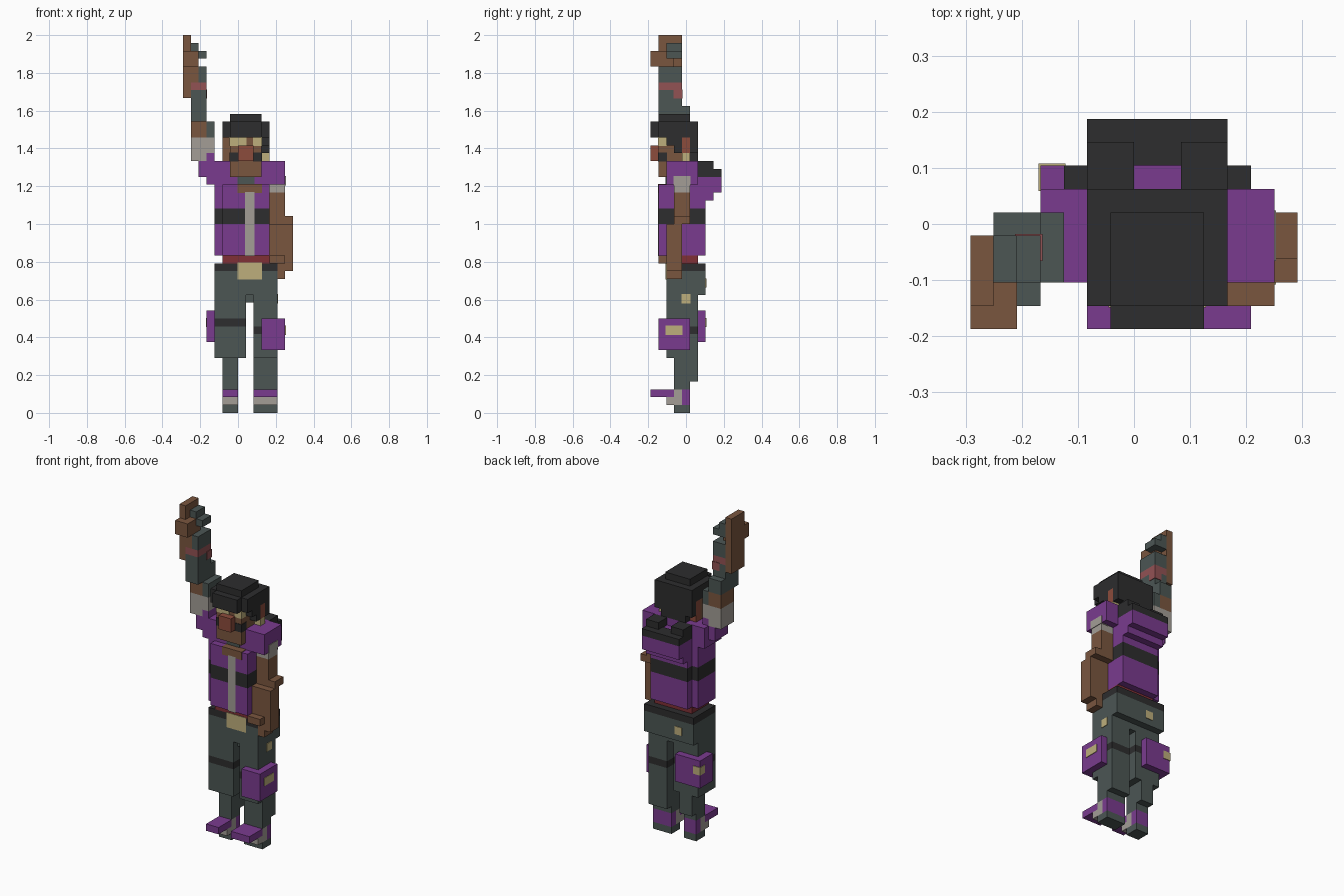
import bpy, bmesh

cube = bpy.data.objects.get("Cube")
if cube:
    bpy.data.objects.remove(cube, do_unlink=True)

U = 1 / 24          # one block
PLATE = 0.08        # how far painted plates stand out, in blocks


def linear(c):
    c /= 255
    return c / 12.92 if c <= 0.04045 else ((c + 0.055) / 1.055) ** 2.4


def material(name, r, g, b):
    m = bpy.data.materials.new(name)
    m.use_nodes = True
    col = (linear(r), linear(g), linear(b), 1)
    m.diffuse_color = col
    bsdf = m.node_tree.nodes["Principled BSDF"]
    bsdf.inputs["Base Color"].default_value = col
    bsdf.inputs["Roughness"].default_value = 0.9
    return m


purple = material("purple", 122, 59, 143)
brown = material("brown skin", 122, 86, 63)
slate = material("slate grey", 76, 86, 84)
black = material("black", 45, 45, 46)
pale = material("pale grey", 163, 157, 150)
tan = material("tan", 190, 175, 124)
red = material("dark red", 128, 48, 54)
rust = material("rust", 140, 76, 60)
pink = material("dusty pink", 146, 82, 84)


def part(name, mat, *boxes, grow=0.0):
    """Boxes as (x0, x1, y0, y1, z0, z1) in blocks, joined in one object."""
    bm = bmesh.new()
    for x0, x1, y0, y1, z0, z1 in boxes:
        verts = bmesh.ops.create_cube(bm, size=1)["verts"]
        for v in verts:
            s = [1 if c > 0 else -1 for c in v.co]
            p = [hi if k > 0 else lo for k, lo, hi in zip(s, (x0, y0, z0), (x1, y1, z1))]
            v.co = ((p[0] + s[0] * grow - 7) * U,
                    (p[1] + s[1] * grow - 4.5) * U,
                    (p[2] + (s[2] * grow if grow else 0)) * U)
    me = bpy.data.meshes.new(name)
    bm.to_mesh(me)
    bm.free()
    me.materials.append(mat)
    ob = bpy.data.objects.new(name, me)
    bpy.context.collection.objects.link(ob)
    return ob


def plate(name, mat, *boxes):
    return part(name, mat, *boxes, grow=PLATE)


# Feet and lower legs
for side, x0, x1 in (("right", 5, 7), ("left", 9, 12)):
    part(side + "_sole", slate, (x0, x1, 3, 5, 0, 1))
    part(side + "_toe", purple, (x0, x1, 0, 2, 2, 3))
    part(side + "_shoe", pale, (x0, x1, 2, 4, 1, 2), (x0, x1, 3, 4, 2, 3))
    part(side + "_shoe_top", purple, (x0, x1, 2, 3, 2, 3))
    part(side + "_heel", purple, (x0, x1, 4, 5, 1, 3))
    part(side + "_shin", slate, (x0, x1, 3, 5, 3, 4), (x0, x1, 3, 6, 4, 7))

# Thighs with straps
part("right_thigh", slate, (4, 8, 2, 6, 7, 11), (4, 8, 2, 6, 12, 15))
part("right_strap", black, (4, 8, 2, 6, 11, 12))
part("left_thigh", slate, (9, 12, 2, 6, 7, 10), (9, 12, 2, 6, 11, 15))
part("left_strap", black, (9, 12, 2, 6, 10, 11))

# Leg pouches
part("left_pouch", purple, (10, 13, 1, 5, 8, 12))
plate("left_pouch_clasp", tan, (12, 13, 2, 4, 10, 11))
part("right_pouch", purple, (3, 7, 4, 7, 9, 13))
plate("right_pouch_clasp", tan, (3, 4, 6, 7, 11, 12))

# Hips, belt and buckle
part("hips", slate, (4, 12, 2, 7, 15, 18), (8, 9, 3, 6, 14, 15))
part("belt", black, (4, 12, 2, 7, 18, 19))
plate("buckle", tan, (7, 10, 2, 3, 17, 19))
plate("hip_studs", tan, (11, 12, 4, 5, 14, 15), (6, 7, 6, 7, 16, 17))
part("waist_sash", red, (5, 11, 2, 6, 19, 20))

# Torso in bands
def band(name, mat, z0, z1):
    part(name, mat, (5, 11, 1, 7, z0, z1), (4, 5, 2, 6, z0, z1))


band("shirt_lower", purple, 20, 24)
band("shirt_stripe", black, 24, 26)
band("shirt_upper", purple, 26, 29)
plate("shirt_front_strip", pale, (8, 9, 1, 2, 20, 28))
plate("bare_chest", brown, (7, 10, 1, 2, 28, 29))
part("shoulders", purple, (3, 13, 2, 6, 29, 32), (5, 11, 6, 7, 29, 30),
     (2, 3, 2, 5, 30, 32), (3, 4, 2, 5, 32, 33))
plate("collar", slate, (7, 9, 2, 3, 29, 30))

# Hood on the back
part("hood_lower", purple, (5, 11, 6, 9, 28, 30), (5, 11, 6, 8, 27, 28))
part("hood_rim", black, (5, 11, 7, 9, 30, 31),
     (5, 7, 6, 8, 30, 32), (9, 11, 6, 8, 30, 32))
part("hood_inside", purple, (7, 9, 6, 7, 30, 30.9))

# Lowered left arm
part("left_cuff", pale, (11, 13, 3, 5, 28, 29))
plate("left_cuff_top", pale, (12, 13, 3, 5, 29, 30))
part("left_arm", brown, (11, 13, 3, 5, 24, 28), (13, 14, 3, 5, 24, 25),
     (11, 14, 2, 4, 19, 24), (12, 14, 2, 4, 18, 19))
part("left_hand", brown, (11, 13, 1, 2, 19, 20), (12, 13, 2, 4, 17, 18))

# Raised right arm
part("right_cuff", pale, (1, 4, 2, 5, 33, 35), (1, 3, 2, 5, 32, 33))
part("right_upper_arm", brown, (1, 3, 2, 5, 35, 37))
part("right_arm_wrap", slate, (3, 4, 2, 5, 35, 37), (1, 3, 2, 5, 37, 39),
     (1, 3, 1, 2, 37, 39))
part("right_forearm", slate, (1, 3, 1, 4, 39, 41), (2, 3, 1, 4, 42, 44),
     (1, 2, 3, 4, 42, 44))
part("right_arm_band", pink, (1, 3, 1, 4, 41, 42))
plate("right_arm_spots", pink, (2, 3, 3, 4, 40, 41))
part("right_palm", brown, (0, 1, 1, 4, 40, 48), (1, 2, 1, 3, 42, 46),
     (0, 2, 0, 1, 44, 46))
part("right_fingers", slate, (1, 2, 2, 4, 46, 47), (1, 3, 3, 4, 45, 46),
     (2, 3, 2, 3, 45, 46))

# Head and face
part("face", brown, (6, 10, 1, 5, 32, 35), (6, 10, 1, 3, 30, 32))
part("nose", rust, (7, 9, 0, 1, 32, 34))
plate("eyes", tan, (6, 8, 1, 2, 34, 35), (9, 10, 1, 2, 34, 35))
plate("beard", black, (6, 7, 1, 2, 32, 33), (9, 10, 1, 2, 32, 33))
part("ears", rust, (5, 6, 4, 5, 32, 35), (10, 11, 4, 5, 33, 35))
part("right_cheek", brown, (5, 6, 3, 4, 32, 35))
part("earring", tan, (10, 11, 4, 5, 32, 33))

# Cap and hair
part("cap", black, (6, 10, 1, 5, 37, 38), (5, 11, 1, 6, 35, 37),
     (6, 10, 0, 1, 35, 37))
part("hair", black, (5, 11, 5, 6, 33, 35), (10, 11, 2, 4, 34, 35),
     (10, 11, 3, 4, 33, 34), (6, 10, 4, 6, 32, 33))
